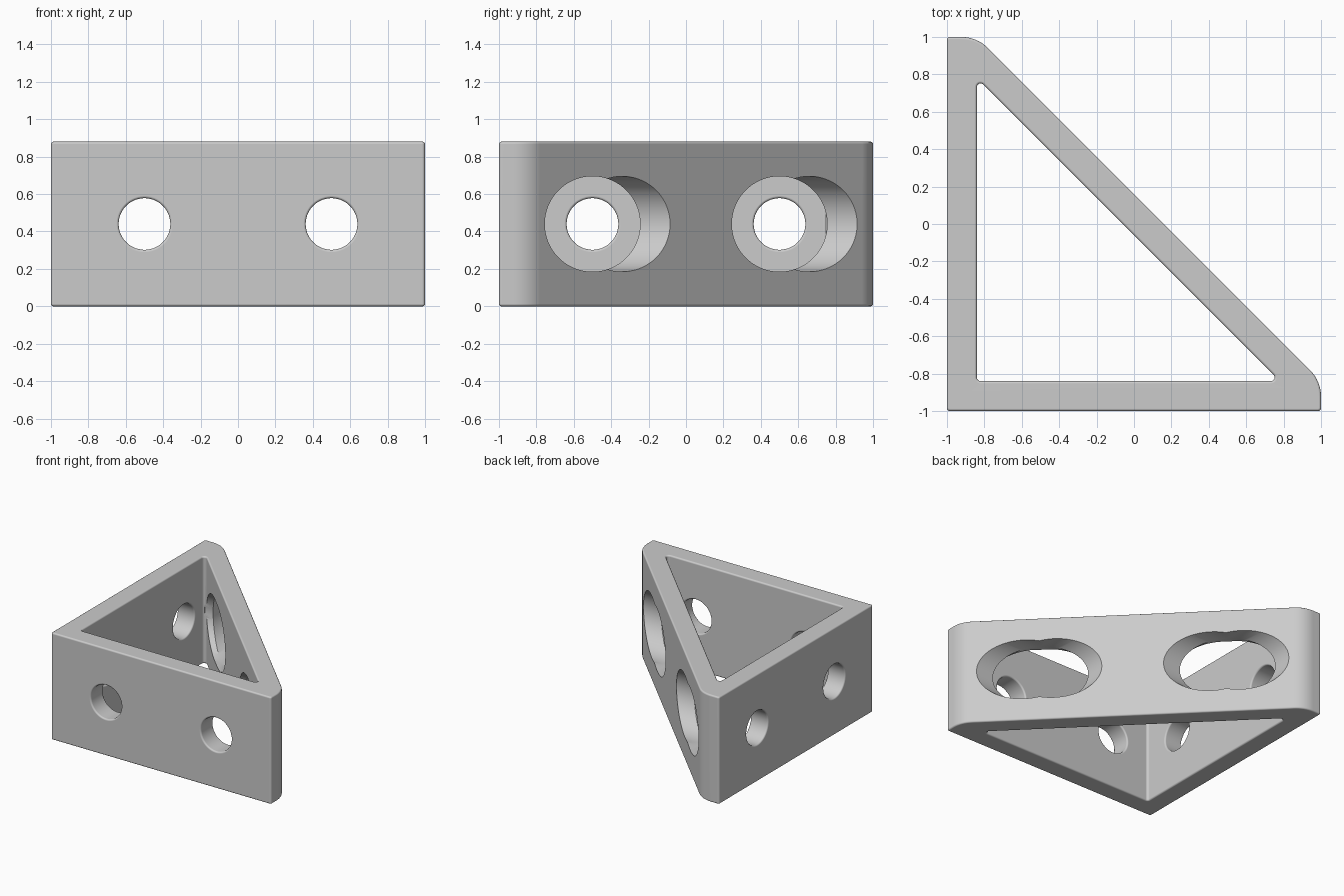
import bpy, bmesh
from math import sin, cos, pi
from mathutils import Vector

cube = bpy.data.objects.get("Cube")
if cube:
    bpy.data.objects.remove(cube, do_unlink=True)

HEIGHT, MID = 0.88, 0.44
EDGE = 0.013            # small rounding on the rims
STEPS = 4

grey = bpy.data.materials.new("light grey")
grey.use_nodes = True
color = (0.6, 0.6, 0.6, 1)
grey.diffuse_color = color
grey.node_tree.nodes["Principled BSDF"].inputs["Base Color"].default_value = color


def loft(name, rings):
    """Closed solid through rings of equal point count."""
    bm = bmesh.new()
    rows = [[bm.verts.new(p) for p in ring] for ring in rings]
    n = len(rows[0])
    for low, high in zip(rows, rows[1:]):
        for i in range(n):
            j = (i + 1) % n
            bm.faces.new((low[i], low[j], high[j], high[i]))
    bm.faces.new(rows[0][::-1])
    bm.faces.new(rows[-1])
    bmesh.ops.recalc_face_normals(bm, faces=bm.faces)
    mesh = bpy.data.meshes.new(name)
    bm.to_mesh(mesh)
    bm.free()
    mesh.materials.append(grey)
    obj = bpy.data.objects.new(name, mesh)
    bpy.context.collection.objects.link(obj)
    return obj


def outline(corners, inset, z, steps=8):
    """Counter-clockwise polygon (x, y, radius) with rounded corners."""
    pts = [Vector(c[:2]) for c in corners]
    ring = []
    for i, p in enumerate(pts):
        a = (p - pts[i - 1]).normalized()
        b = (pts[(i + 1) % len(pts)] - p).normalized()
        na, nb = Vector((-a.y, a.x)), Vector((-b.y, b.x))
        radius = corners[i][2]
        center = p + (na + nb) * radius / (1 + na.dot(nb))
        for k in range(steps + 1):
            q = center - na.slerp(nb, k / steps) * (radius - inset)
            ring.append((q.x, q.y, z))
    return ring


def rim(sign):
    """Quarter-round layers (inset, z) for both rims."""
    arc = [(EDGE * (1 - sin(t)), EDGE * (1 - cos(t)))
           for t in (k * pi / 2 / STEPS for k in range(STEPS + 1))]
    return ([(sign * d, z) for d, z in arc]
            + [(sign * d, HEIGHT - z) for d, z in reversed(arc)])


def bore(axis, offset, profile, sides=64):
    """Round cutter along x or y from (distance, radius) pairs."""
    rings = []
    for t, r in profile:
        ring = []
        for k in range(sides):
            a = 2 * pi * (k + 0.5) / sides
            u, z = offset + r * cos(a), MID + r * sin(a)
            ring.append((t, u, z) if axis == "x" else (u, t, z))
        rings.append(ring)
    return loft("bore_cutter", rings)


# Outer body with blunt ends on the sloping side
body = [(-1, -1, 0.016), (1, -1, 0.016), (1, -0.84, 0.2),
        (-0.84, 1, 0.2), (-1, 1, 0.016)]
frame = loft("triangular_bracket", [outline(body, d, z) for d, z in rim(1)])

# Triangular opening, flared at both rims
opening = [(-0.84, -0.84, 0.02), (0.78, -0.84, 0.02), (-0.84, 0.78, 0.02)]
layers = rim(-1)
layers = [(layers[0][0], -0.1)] + layers + [(layers[-1][0], HEIGHT + 0.1)]
cutters = [loft("opening_cutter", [outline(opening, d, z) for d, z in layers])]

# Screw holes with eased outer and inner lips, and wide access holes opposite
arc = [(EDGE * (1 - cos(t)), EDGE * (1 - sin(t)))
       for t in (k * pi / 2 / STEPS for k in range(STEPS + 1))]
lip = 0.138 + EDGE
screw = ([(-1.1, lip)] + [(-1 + t, 0.138 + g) for t, g in arc]
         + [(-0.84 - t, 0.138 + g) for t, g in reversed(arc)] + [(-0.8, lip)])
for axis in "xy":
    for offset in (-0.5, 0.5):
        cutters.append(bore(axis, offset, screw))
        cutters.append(bore(axis, offset, [(-0.83, 0.255), (1.2, 0.255)], 96))

bpy.context.view_layer.objects.active = frame
for cutter in cutters:
    cut = frame.modifiers.new("cut", "BOOLEAN")
    cut.operation = "DIFFERENCE"
    cut.solver = "EXACT"
    cut.object = cutter
    bpy.ops.object.modifier_apply(modifier=cut.name)
    bpy.data.objects.remove(cutter, do_unlink=True)

# Smooth rounded parts, flat walls
for obj in bpy.context.selected_objects:
    obj.select_set(False)
frame.select_set(True)
bpy.ops.object.shade_smooth_by_angle(angle=pi / 6)
weighted = frame.modifiers.new("even_shading", "WEIGHTED_NORMAL")
weighted.keep_sharp = True
